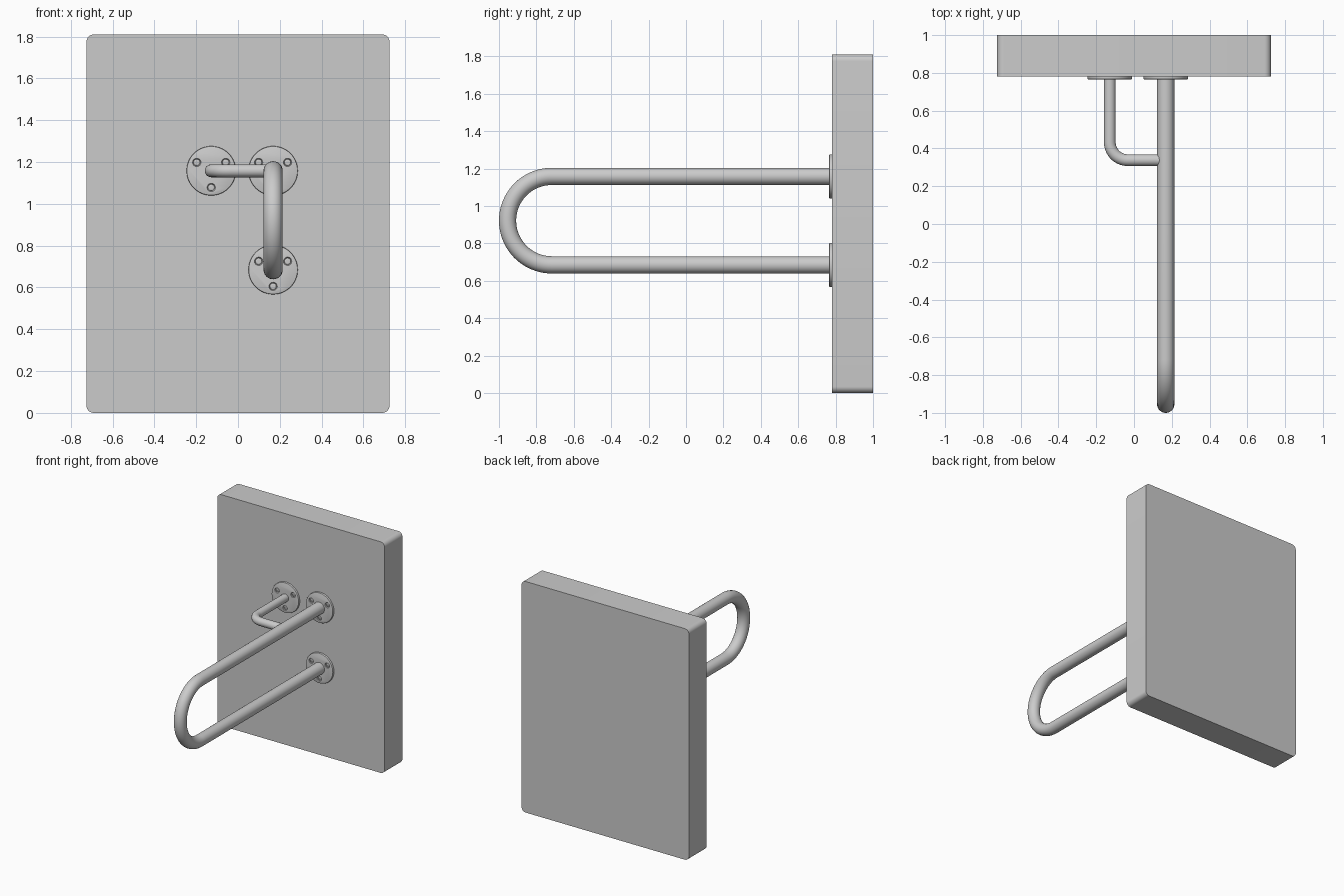
import bpy, bmesh, math
from mathutils import Vector

if "Cube" in bpy.data.objects:
    bpy.data.objects.remove(bpy.data.objects["Cube"])

WALL_Y = 0.78
MAIN_X, SIDE_X = 0.168, -0.128
TOP_Z, LOW_Z = 1.158, 0.685


def add(name, mesh, loc=(0, 0, 0)):
    ob = bpy.data.objects.new(name, mesh)
    ob.location = loc
    bpy.context.collection.objects.link(ob)
    return ob


def smooth(ob, angle=30):
    bpy.ops.object.select_all(action='DESELECT')
    ob.select_set(True)
    bpy.context.view_layer.objects.active = ob
    bpy.ops.object.shade_smooth_by_angle(angle=math.radians(angle))


def lathe(name, profile, segs, centres=((0, 0),)):
    """Turn (radius, depth) points round the y axis; depth runs towards the front."""
    bm = bmesh.new()
    for cx, cz in centres:
        rings = [[bm.verts.new((cx + r * math.cos(2 * math.pi * i / segs), -d,
                                cz + r * math.sin(2 * math.pi * i / segs)))
                  for i in range(segs)] for r, d in profile]
        for a, b in zip(rings, rings[1:]):
            for i in range(segs):
                j = (i + 1) % segs
                bm.faces.new((a[i], a[j], b[j], b[i]))
        bm.faces.new(rings[0])
        bm.faces.new(rings[-1])
    bmesh.ops.recalc_face_normals(bm, faces=bm.faces)
    mesh = bpy.data.meshes.new(name)
    bm.to_mesh(mesh)
    bm.free()
    return mesh


def cut(mesh, cutter_mesh):
    """Subtract one mesh from another and return the result."""
    body, cutter = add("body", mesh), add("cutter", cutter_mesh)
    cutter.hide_render = True
    mod = body.modifiers.new("cut", 'BOOLEAN')
    mod.operation, mod.solver, mod.object = 'DIFFERENCE', 'EXACT', cutter
    dg = bpy.context.evaluated_depsgraph_get()
    result = bpy.data.meshes.new_from_object(body.evaluated_get(dg))
    bpy.data.objects.remove(body)
    bpy.data.objects.remove(cutter)
    return result


def arc(centre, u, v, radius, sweep, n):
    """Points turning from direction u towards direction v."""
    c, u, v = Vector(centre), Vector(u), Vector(v)
    return [c + radius * (math.cos(sweep * i / n) * u + math.sin(sweep * i / n) * v)
            for i in range(n + 1)]


def tube(name, points, radius):
    cu = bpy.data.curves.new(name, 'CURVE')
    cu.dimensions = '3D'
    cu.bevel_depth, cu.bevel_resolution, cu.use_fill_caps = radius, 10, True
    sp = cu.splines.new('POLY')
    sp.points.add(len(points) - 1)
    for p, co in zip(sp.points, points):
        p.co = (*co, 1)
    tmp = add("path", cu)
    dg = bpy.context.evaluated_depsgraph_get()
    mesh = bpy.data.meshes.new_from_object(tmp.evaluated_get(dg))
    bpy.data.objects.remove(tmp)
    smooth(add(name, mesh), 40)


# Wall panel with rounded front-view corners
bm = bmesh.new()
bmesh.ops.create_cube(bm, size=1)
bmesh.ops.scale(bm, vec=(1.45, 1 - WALL_Y, 1.81), verts=bm.verts)
depth_edges = [e for e in bm.edges if abs(e.verts[0].co.y - e.verts[1].co.y) > 0.1]
bmesh.ops.bevel(bm, geom=depth_edges, offset=0.035, segments=8, profile=0.5, affect='EDGES')
wall_mesh = bpy.data.meshes.new("wall_panel")
bm.to_mesh(wall_mesh)
bm.free()
smooth(add("wall_panel", wall_mesh, (0, (1 + WALL_Y) / 2, 0.905)))

# U-shaped main rail
bend = (TOP_Z - LOW_Z) / 2
rail = [(MAIN_X, WALL_Y, TOP_Z)]
rail += arc((MAIN_X, -0.954 + bend, (TOP_Z + LOW_Z) / 2), (0, 0, 1), (0, -1, 0), bend, math.pi, 40)
rail += [(MAIN_X, WALL_Y, LOW_Z)]
tube("main_rail", rail, 0.046)

# L-shaped side brace running into the main rail
brace = [(SIDE_X, WALL_Y, TOP_Z)]
brace += arc((SIDE_X + 0.095, 0.338 + 0.095, TOP_Z), (-1, 0, 0), (0, -1, 0), 0.095, math.pi / 2, 20)
brace += [(MAIN_X, 0.338, TOP_Z)]
tube("side_brace", brace, 0.031)

# Flange plates with three screw holes, and socket-head screws
spots = [(0.08 * math.cos(math.radians(a)), 0.08 * math.sin(math.radians(a))) for a in (30, 150, 270)]
plate = lathe("flange", [(0.118, 0), (0.118, 0.010), (0.1165, 0.0135), (0.113, 0.015)], 64)
plate = cut(plate, lathe("holes", [(0.015, 0.005), (0.021, 0.017)], 24, spots))
screw = lathe("screw", [(0.013, 0.002), (0.016, 0.010), (0.015, 0.0125), (0.012, 0.014)], 24)
screw = cut(screw, lathe("socket", [(0.008, 0.007), (0.008, 0.02)], 6))

for label, x, z in (("upper", MAIN_X, TOP_Z), ("lower", MAIN_X, LOW_Z), ("side", SIDE_X, TOP_Z)):
    smooth(add(label + "_flange", plate.copy(), (x, WALL_Y, z)))
    for i, (dx, dz) in enumerate(spots):
        smooth(add(f"{label}_screw_{i + 1}", screw.copy(), (x + dx, WALL_Y, z + dz)))
